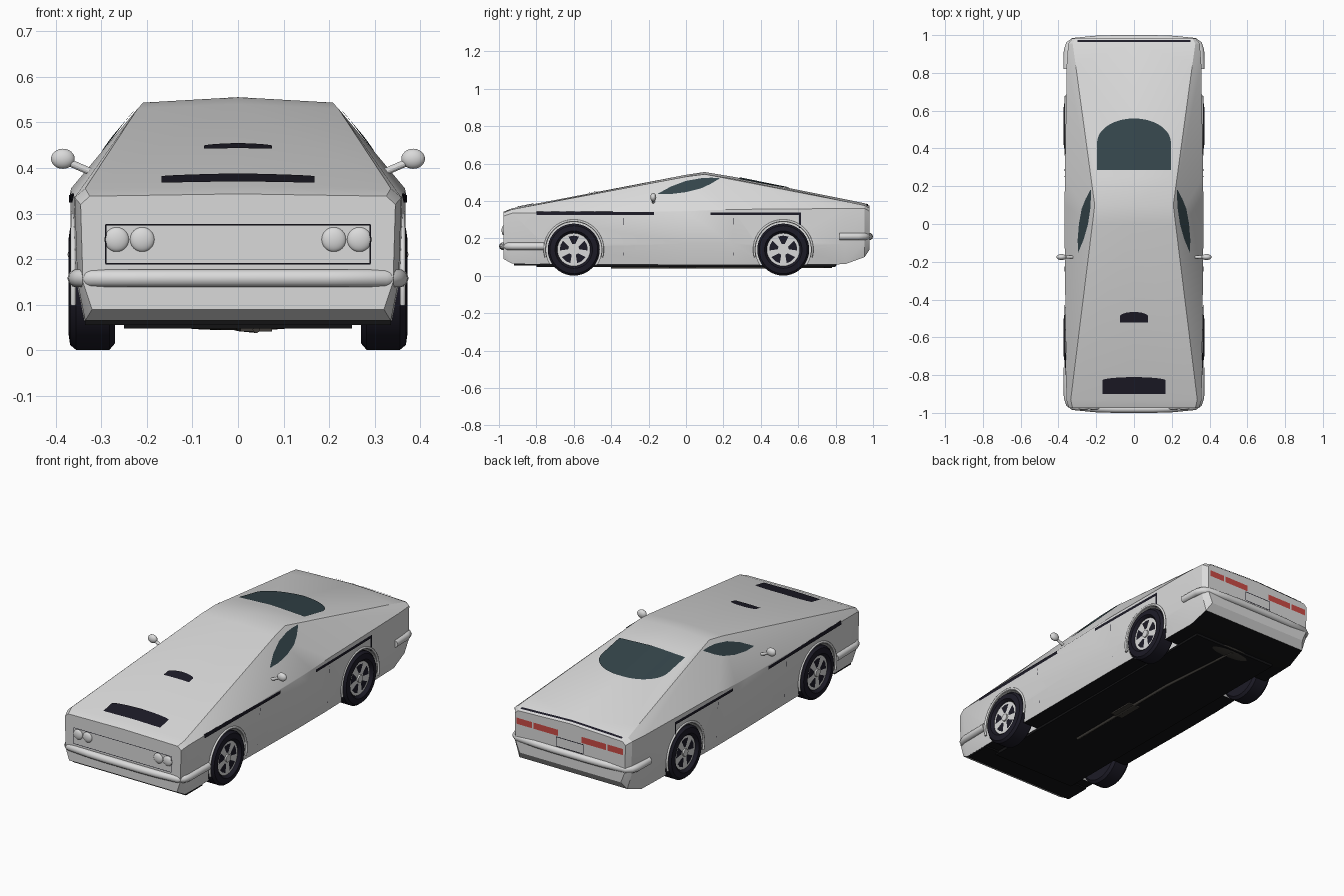
import bpy, bmesh, math
from mathutils import Vector
from mathutils.bvhtree import BVHTree

old = bpy.data.objects.get("Cube")
if old:
    bpy.data.objects.remove(old)


def material(name, r, g, b):
    m = bpy.data.materials.new(name)
    m.use_nodes = True
    m.diffuse_color = (r, g, b, 1)
    m.node_tree.nodes["Principled BSDF"].inputs["Base Color"].default_value = (r, g, b, 1)
    return m


paint = material("silver paint", .7, .7, .7)
black = material("black trim", .012, .011, .02)
under = material("underside black", .006, .006, .007)
glass = material("tinted glass", .035, .06, .07)
red = material("tail light red", .6, .07, .06)
pipe_grey = material("exhaust grey", .05, .046, .04)
SIDES = (("left", 1), ("right", -1))
WHEELS = (("front", -.6), ("rear", .52))


def add_mesh(name, bm, *mats):
    mesh = bpy.data.meshes.new(name)
    bm.to_mesh(mesh)
    bm.free()
    ob = bpy.data.objects.new(name, mesh)
    bpy.context.collection.objects.link(ob)
    for m in mats:
        mesh.materials.append(m)
    return ob


def activate(ob):
    bpy.ops.object.select_all(action='DESELECT')
    ob.select_set(True)
    bpy.context.view_layer.objects.active = ob


def smooth(ob, degrees=30):
    activate(ob)
    bpy.ops.object.shade_smooth_by_angle(angle=math.radians(degrees))


def rod(name, start, end, radius, mat, sides=32):
    a, b = Vector(start), Vector(end)
    bpy.ops.mesh.primitive_cylinder_add(vertices=sides, radius=radius, depth=(b - a).length, location=(a + b) / 2)
    ob = bpy.context.object
    ob.rotation_euler = (b - a).to_track_quat('Z', 'Y').to_euler()
    ob.name = name
    ob.data.materials.append(mat)
    smooth(ob)
    return ob


def ball(name, location, scale, mat):
    bpy.ops.mesh.primitive_uv_sphere_add(segments=24, ring_count=12, location=location)
    ob = bpy.context.object
    ob.name, ob.scale = name, scale
    ob.data.materials.append(mat)
    smooth(ob, 60)


def box(name, center, size, mat):
    bpy.ops.mesh.primitive_cube_add(size=1, location=center)
    ob = bpy.context.object
    ob.name, ob.scale = name, size
    ob.data.materials.append(mat)


def tube(name, points, radius, mat):
    curve = bpy.data.curves.new(name, 'CURVE')
    curve.dimensions = '3D'
    curve.bevel_depth, curve.bevel_resolution, curve.use_fill_caps = radius, 3, True
    spline = curve.splines.new('POLY')
    spline.points.add(len(points) - 1)
    for p, co in zip(spline.points, points):
        p.co = (*co, 1)
    ob = bpy.data.objects.new(name, curve)
    bpy.context.collection.objects.link(ob)
    curve.materials.append(mat)
    activate(ob)
    bpy.ops.object.convert(target='MESH')
    smooth(bpy.context.object, 50)


# Body shell: half sections of floor edge, sill, belt, shoulder and crown wrapped in a hull
sections = (
    (-.975, (.32, .09), (.34, .15), (.345, .32), (.325, .338), (0, .343)),
    (-.93, (.335, .065), (.352, .15), (.358, .335), (.335, .355), (0, .361)),
    (0, (.342, .058), (.365, .17), (.368, .345), (.22, .53), (0, .54)),
    (.1, (.342, .058), (.365, .17), (.367, .35), (.208, .543), (0, .555)),
    (.25, (.342, .058), (.364, .17), (.366, .355), (.2, .52), (0, .53)),
    (.85, (.33, .062), (.356, .17), (.356, .36), (.31, .398), (0, .408)),
    (.955, (.32, .1), (.345, .18), (.348, .36), (.325, .376), (0, .388)),
    (.982, (.3, .14), (.325, .2), (.328, .345), (.31, .362), (0, .374)),
)
bm = bmesh.new()
for y, *ring in sections:
    for x, z in ring:
        for s in (1, -1) if x else (1,):
            bm.verts.new((s * x, y, z))
hull = bmesh.ops.convex_hull(bm, input=bm.verts[:])
bmesh.ops.delete(bm, geom=list({v for v in hull["geom_interior"] if isinstance(v, bmesh.types.BMVert)}), context='VERTS')
bmesh.ops.recalc_face_normals(bm, faces=bm.faces[:])
for f in bm.faces:
    f.material_index = int(f.normal.z < -.9)
surface = BVHTree.FromBMesh(bm)
body = add_mesh("body_shell", bm, paint, under)

# Wheel wells
for end, y in WHEELS:
    for side, s in SIDES:
        cutter = rod("well_cutter", (s * .25, y, .14), (s * .45, y, .14), .148, paint, 48)
        mod = body.modifiers.new("well", 'BOOLEAN')
        mod.operation, mod.object, mod.solver = 'DIFFERENCE', cutter, 'EXACT'
        activate(body)
        bpy.ops.object.modifier_apply(modifier=mod.name)
        bpy.data.objects.remove(cutter)
smooth(body, 22)

# Thin sheets laid on the shell, projected from one direction
PROJECT = {
    "top": (lambda u, v: (u, v, 3), (0, 0, -1)),
    "front": (lambda u, v: (u, -3, v), (0, 1, 0)),
    "back": (lambda u, v: (u, 3, v), (0, -1, 0)),
    "left": (lambda u, v: (3, u, v), (-1, 0, 0)),
    "right": (lambda u, v: (-3, u, v), (1, 0, 0)),
}


def sheet(name, lower, upper, way, mat, lift=.004):
    origin, direction = PROJECT[way]
    direction = Vector(direction)
    bm = bmesh.new()
    rows = []
    for edge in (lower, upper):
        row = []
        for u, v in edge:
            hit, normal, _, _ = surface.ray_cast(Vector(origin(u, v)), direction)
            if hit is None:
                bm.free()
                return
            row.append(bm.verts.new(hit + normal * lift))
        rows.append(row)
    low, top = rows
    for i in range(len(low) - 1):
        f = bm.faces.new((low[i], low[i + 1], top[i + 1], top[i]))
        f.normal_update()
        if f.normal.dot(direction) > 0:
            f.normal_flip()
    add_mesh(name, bm, mat)


def strip(name, u0, u1, v0, v1, way, mat, steps=8, lift=.004):
    us = [u0 + (u1 - u0) * i / steps for i in range(steps + 1)]
    sheet(name, [(u, v0) for u in us], [(u, v1) for u in us], way, mat, lift)


def frame(name, u, v0, v1, way, t):
    for part, z in (("bottom", v0), ("top", v1)):
        strip(f"{name}_{part}", -u, u, z - t, z + t, way, black)
    for side, s in SIDES:
        strip(f"{name}_{side}", s * u - t, s * u + t, v0, v1, way, black, 1)


def arched(name, half, start, shoulder, peak, mat):
    xs = [half * math.sin(math.pi * i / 32) for i in range(-16, 17)]
    arch = [(x, shoulder + (peak - shoulder) * math.sqrt(max(0, 1 - (x / half) ** 2))) for x in xs]
    sheet(name, [(x, start) for x in xs], arch, "top", mat)


arched("rear_window", .195, .285, .43, .558, glass)
arched("nose_vent", .168, -.9, -.828, -.81, black)
arched("hood_vent", .075, -.522, -.49, -.465, black)
strip("tail_lip", -.3, .3, .962, .972, "top", black)

# Nose and tail panels
frame("nose_panel", .29, .19, .275, "front", .0015)
frame("plate_holder", .08, .235, .285, "back", .002)
for side, s in SIDES:
    for part, x in (("inner", .21), ("outer", .266)):
        ball(f"headlight_{part}_{side}", (s * x, -.974, .243), (.027, .012, .027), paint)
    strip(f"tail_light_inner_{side}", s * .07, s * .215, .292, .325, "back", red)
    strip(f"tail_light_outer_{side}", s * .225, s * .315, .292, .325, "back", red)

    # Side glass, trim stripes and door seams
    sheet(f"side_window_{side}",
          [(-.15, .434), (-.08, .435), (0, .445), (.08, .465), (.13, .488), (.18, .518)],
          [(-.15, .437), (-.08, .475), (0, .505), (.08, .519), (.13, .522), (.18, .521)], side, glass)
    strip(f"front_stripe_{side}", -.8, -.17, .324, .341, side, black)
    strip(f"rear_stripe_{side}", .13, .61, .324, .339, side, black)
    strip(f"stripe_drop_{side}", .603, .615, .255, .339, side, black, 1)
    for part, u in (("front", -.335), ("rear", .25)):
        strip(f"door_seam_{part}_{side}", u, u + .003, .11, .31, side, black, 1, .002)

    # Mirror on its arm
    rod(f"mirror_arm_{side}", (s * .32, -.175, .39), (s * .375, -.175, .414), .008, paint, 12)
    ball(f"mirror_{side}", (s * .384, -.175, .42), (.026, .016, .022), paint)

# Bumpers wrapping around the corners
for name, end, z, reach in (("front_bumper", -1, .158, .76), ("rear_bumper", 1, .21, .82)):
    half = [(.354, reach), (.352, .92), (.342, .95), (.32, .966), (.2, .977), (.1, .98)]
    path = half + [(0, .98)] + [(-x, y) for x, y in reversed(half)]
    tube(name, [(x, end * y, z) for x, y in path], .02, paint)

# Wheels: lathed tyre, pale rim with dark slots, and arch lips
profile = ((.27, .02), (.27, .125), (.282, .139), (.355, .139), (.368, .128), (.372, .1), (.362, .09), (.345, .086))
for end, y in WHEELS:
    for side, s in SIDES:
        bm = bmesh.new()
        verts = [bm.verts.new((s * x, y, .14 + r)) for x, r in profile]
        edges = [bm.edges.new(pair) for pair in zip(verts, verts[1:])]
        bmesh.ops.spin(bm, geom=verts + edges, cent=(0, y, .14), axis=(1, 0, 0), angle=math.tau, steps=40, use_duplicate=False)
        bmesh.ops.remove_doubles(bm, verts=bm.verts[:], dist=.0005)
        bmesh.ops.recalc_face_normals(bm, faces=bm.faces[:])
        smooth(add_mesh(f"{end}_tyre_{side}", bm, black), 40)
        rod(f"{end}_rim_{side}", (s * .3, y, .14), (s * .356, y, .14), .088, paint)
        rod(f"{end}_hub_{side}", (s * .34, y, .14), (s * .364, y, .14), .02, paint, 16)
        for k in range(5):
            a = math.tau * k / 5 + math.pi / 2
            bm = bmesh.new()
            corners = ((.075, a - .38), (.075, a), (.075, a + .38), (.03, a + .25), (.03, a - .25))
            f = bm.faces.new([bm.verts.new((s * .358, y + r * math.cos(t), .14 + r * math.sin(t))) for r, t in corners])
            f.normal_update()
            if f.normal.x * s < 0:
                f.normal_flip()
            add_mesh(f"{end}_rim_slot_{side}", bm, black)
        arc = [math.radians(d) for d in range(-15, 196, 10)]
        tube(f"{end}_arch_lip_{side}", [(s * .361, y + .156 * math.cos(t), .14 + .156 * math.sin(t)) for t in arc], .006, paint)

# Underside pan and exhaust
box("floor_pan", (0, 0, .056), (.5, 1.6, .016), under)
box("nose_pan", (0, -.85, .066), (.67, .14, .02), under)
tube("exhaust_pipe", [(.04, -.4, .046), (.04, .3, .046), (0, .78, .05)], .008, pipe_grey)
box("exhaust_box", (.04, -.02, .048), (.07, .14, .014), pipe_grey)
ball("rear_silencer", (0, .76, .058), (.16, .045, .014), pipe_grey)
